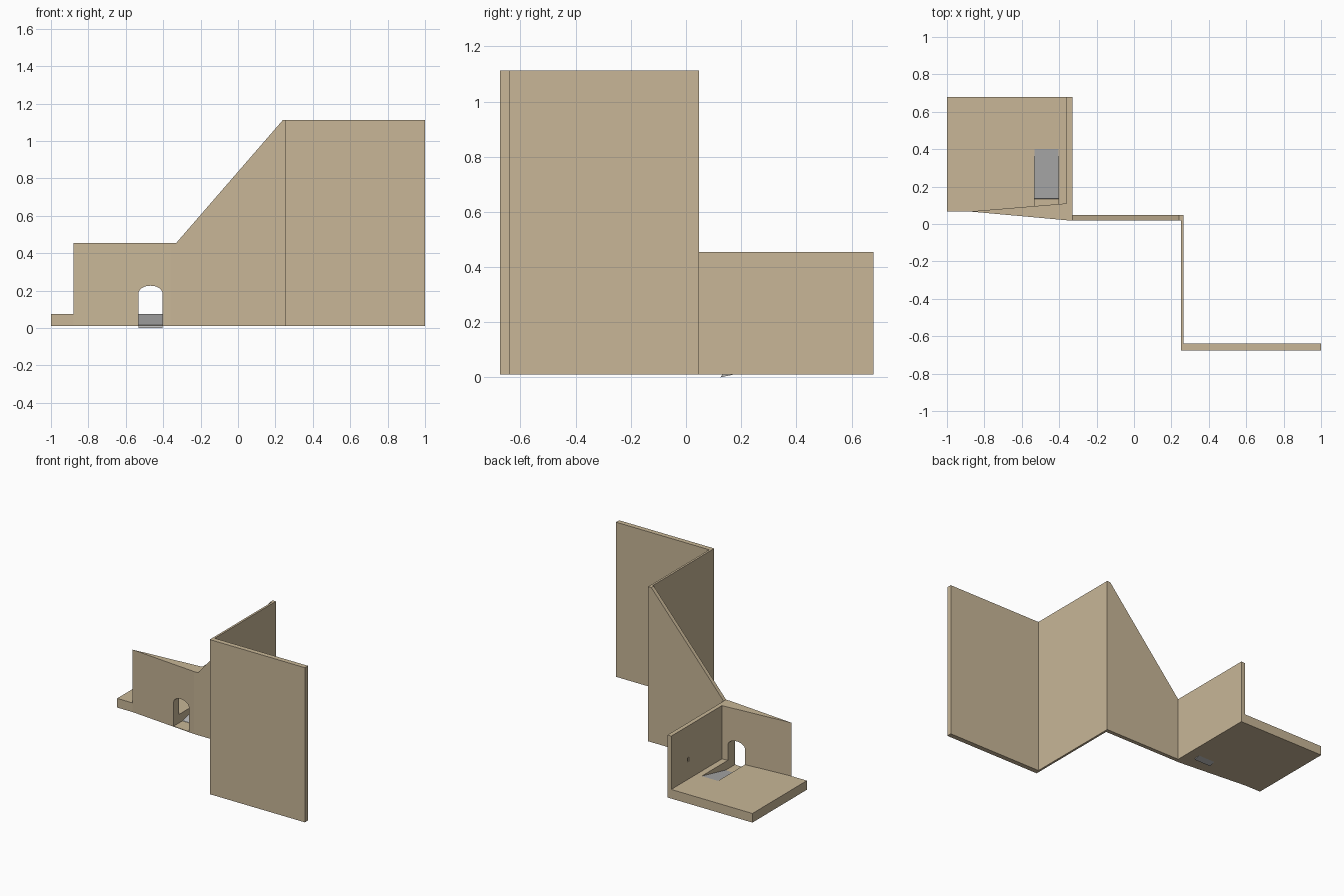
import bpy, bmesh
from math import cos, sin, pi
from mathutils import Vector

cube = bpy.data.objects.get("Cube")
if cube:
    bpy.data.objects.remove(cube, do_unlink=True)


def make_material(name, colour):
    mat = bpy.data.materials.new(name)
    mat.use_nodes = True
    mat.diffuse_color = colour
    mat.node_tree.nodes["Principled BSDF"].inputs["Base Color"].default_value = colour
    return mat


TAN = make_material("tan plaster", (0.58, 0.47, 0.31, 1))
GREY = make_material("grey ramp", (0.48, 0.48, 0.48, 1))
BASE, LOW, HIGH = 0.01, 0.455, 1.112


def prism(name, outline, axis, start, end, mat=TAN):
    """Extrude a 2D outline along axis x, y or z."""
    place = {"x": lambda a, b: (start, a, b),
             "y": lambda a, b: (a, start, b),
             "z": lambda a, b: (a, b, start)}[axis]
    shift = Vector([(end - start) * (axis == k) for k in "xyz"])
    bm = bmesh.new()
    face = bm.faces.new([bm.verts.new(place(a, b)) for a, b in outline])
    grown = bmesh.ops.extrude_face_region(bm, geom=[face])["geom"]
    bmesh.ops.translate(bm, vec=shift,
                        verts=[v for v in grown if isinstance(v, bmesh.types.BMVert)])
    bmesh.ops.recalc_face_normals(bm, faces=bm.faces)
    mesh = bpy.data.meshes.new(name)
    bm.to_mesh(mesh)
    bm.free()
    mesh.materials.append(mat)
    obj = bpy.data.objects.new(name, mesh)
    bpy.context.collection.objects.link(obj)
    return obj


def box(name, x0, x1, y0, y1, z0, z1):
    return prism(name, [(x0, y0), (x1, y0), (x1, y1), (x0, y1)], "z", z0, z1)


def carve(cutter, *targets):
    """Subtract the cutter from each target, then discard it."""
    cutter.hide_render = True
    for obj in targets:
        mod = obj.modifiers.new("opening", "BOOLEAN")
        mod.operation, mod.solver, mod.object = "DIFFERENCE", "EXACT", cutter
        bpy.context.view_layer.update()
        graph = bpy.context.evaluated_depsgraph_get()
        result = bpy.data.meshes.new_from_object(obj.evaluated_get(graph))
        obj.modifiers.clear()
        obj.data = result
    bpy.data.objects.remove(cutter, do_unlink=True)


# Floor slab, tapering door wall and side wall
floor = prism("floor_slab", [(-1, 0.067), (-0.88, 0.067), (-0.36, 0.11),
                             (-0.36, 0.68), (-1, 0.68)], "z", BASE, 0.075)
door_wall = prism("door_wall", [(-0.88, 0.067), (-0.36, 0.02), (-0.36, 0.11)],
                  "z", BASE, LOW)
side_wall = box("side_wall", -0.36, -0.33, 0.02, 0.68, BASE, LOW)

# Arched doorway continuing as a recess in the floor
centre, half, spring, rise, sill = -0.468, 0.064, 0.185, 0.041, 0.014
arch = [(centre - half, sill), (centre + half, sill)]
arch += [(centre + half * cos(pi * i / 16), spring + rise * sin(pi * i / 16))
         for i in range(17)]
carve(prism("doorway_cutter", arch, "y", -0.1, 0.4), door_wall, floor)

# Small notch in the side wall
carve(box("notch_cutter", -0.38, -0.35, 0.48, 0.495, 0.2, 0.23), side_wall)

# Grey ramp rising from the doorway to the floor
prism("ramp", [(0.125, 0), (0.135, 0.016), (0.4, 0.075), (0.4, 0.06)],
      "x", centre - half, centre + half, GREY)

# Sloping wall and the two tall walls
prism("sloping_wall", [(-0.33, BASE), (0.25, BASE), (0.25, HIGH), (0.24, HIGH),
                       (-0.33, LOW)], "y", 0.02, 0.048)
box("tall_cross_wall", 0.25, 0.265, -0.64, 0.048, BASE, HIGH)
box("tall_front_wall", 0.25, 1, -0.675, -0.64, BASE, HIGH)
